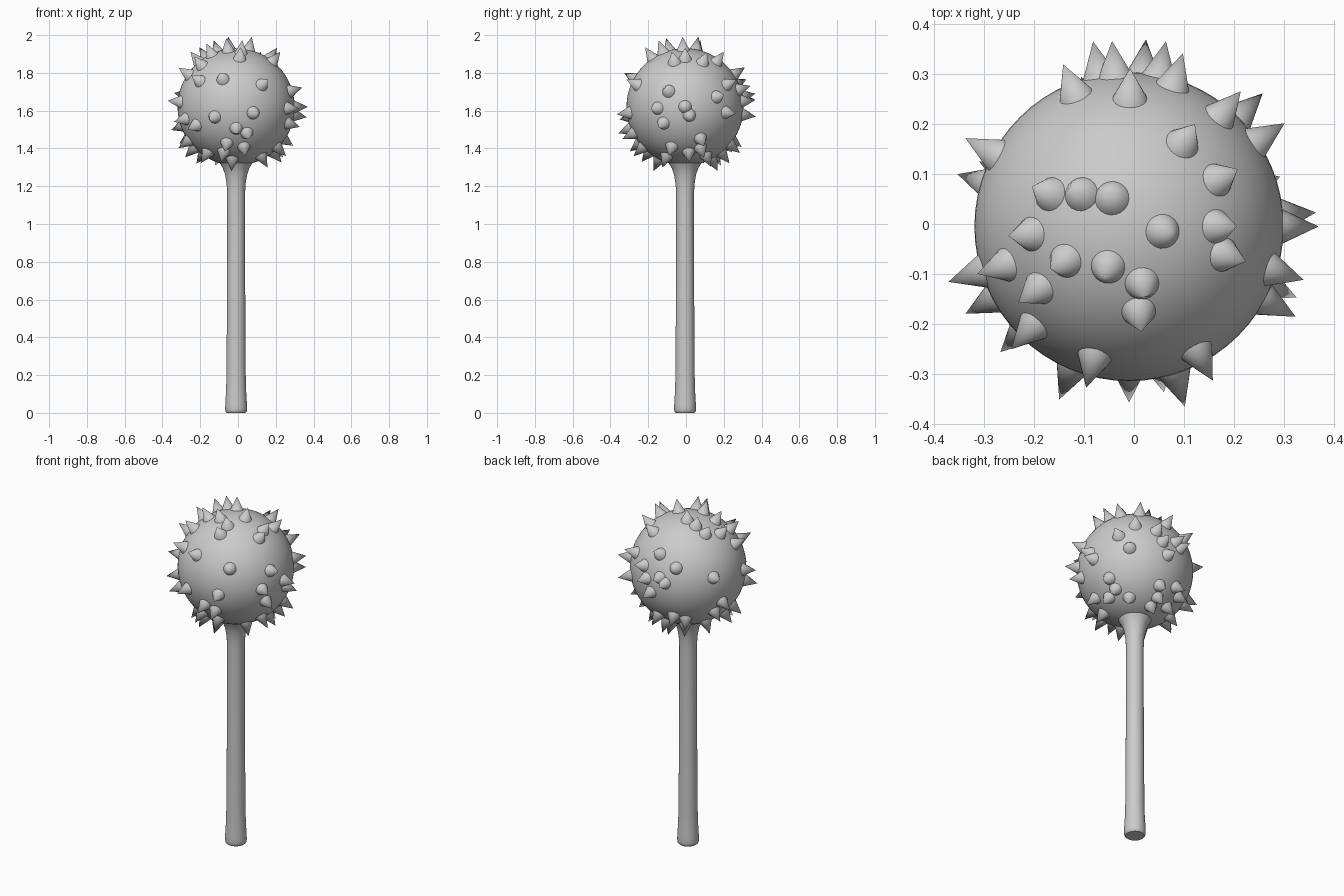
import bpy, bmesh, math
from mathutils import Vector, Matrix

if "Cube" in bpy.data.objects:
    bpy.data.objects.remove(bpy.data.objects["Cube"])

CENTRE = Vector((-0.01, -0.005, 1.62))
BALL_R, TIP_R = 0.31, 0.38


def make_object(name, bm, angle=40):
    bmesh.ops.recalc_face_normals(bm, faces=bm.faces)
    mesh = bpy.data.meshes.new(name)
    bm.to_mesh(mesh)
    bm.free()
    ob = bpy.data.objects.new(name, mesh)
    bpy.context.collection.objects.link(ob)
    bpy.ops.object.select_all(action='DESELECT')
    ob.select_set(True)
    bpy.context.view_layer.objects.active = ob
    bpy.ops.object.shade_smooth_by_angle(angle=math.radians(angle))
    return ob


# Round head
bm = bmesh.new()
bmesh.ops.create_uvsphere(bm, u_segments=64, v_segments=32, radius=BALL_R,
                          matrix=Matrix.Translation(CENTRE))
make_object("head", bm)

# Lathed handle: rounded pommel, straight shaft, flared collar under the head
profile = [(0, 0), (0.05, 0), (0.056, 0.006), (0.058, 0.02), (0.057, 0.05),
           (0.053, 0.12), (0.051, 0.2), (0.049, 0.5), (0.047, 0.9),
           (0.047, 1.15), (0.050, 1.21), (0.058, 1.26), (0.07, 1.295),
           (0.088, 1.325), (0.1, 1.345), (0, 1.36)]
bm = bmesh.new()
verts = [bm.verts.new((CENTRE.x + r, CENTRE.y, z)) for r, z in profile]
edges = [bm.edges.new(pair) for pair in zip(verts, verts[1:])]
bmesh.ops.spin(bm, geom=verts + edges, cent=CENTRE, axis=(0, 0, 1),
               angle=math.tau, steps=32, use_duplicate=False)
bmesh.ops.remove_doubles(bm, verts=bm.verts, dist=0.0005)
make_object("handle", bm)

# Spike tips seen from above, relative to the head centre
upper = [(-.195, .08), (-.118, .08), (-.042, .07), (.083, -.012), (.216, 0),
         (.218, .115), (.132, .205), (.234, -.07), (.032, -.141),
         (.024, -.211), (-.052, -.1), (-.157, -.085), (-.242, -.019),
         (-.304, -.095), (-.222, -.153), (-.236, -.246), (-.086, -.323),
         (.168, -.309), (.35, -.107), (.224, .271), (.108, .347),
         (.002, .317), (-.132, .325), (-.328, .177), (-.034, .372),
         (-.072, .371), (.074, .371), (.312, .207), (.38, 0),
         (-.362, -.111)]
# Spike tips on the lower half
lower = [(-.344, .105), (.034, .375), (.268, .267), (.375, .028),
         (.334, -.181), (.336, -.142), (.112, -.361), (0, -.353),
         (-.14, -.347), (-.258, -.252), (-.328, -.175), (.07, -.332),
         (-.06, -.292), (.05, -.272), (-.08, -.23), (-.185, -.15),
         (-.025, -.168), (.165, -.12), (.303, .1), (.25, .1), (.162, .136),
         (.24, .023), (.264, -.086), (.032, .29), (.004, .235), (.01, .172),
         (-.11, .19), (-.096, .3), (-.156, .25), (-.3, .13), (-.27, -.02),
         (-.21, .1), (-.305, -.06)]

# Cones pointing straight out of the head
bm = bmesh.new()
base = 0.3
for tips, sign in ((upper, 1), (lower, -1)):
    for x, y in tips:
        z = sign * math.sqrt(max(TIP_R ** 2 - x * x - y * y, 0))
        d = Vector((x, y, z)).normalized()
        rot = d.to_track_quat('Z', 'Y').to_matrix().to_4x4()
        mid = CENTRE + d * (base + TIP_R) / 2
        bmesh.ops.create_cone(bm, cap_ends=True, segments=20, radius1=0.038,
                              radius2=0, depth=TIP_R - base,
                              matrix=Matrix.Translation(mid) @ rot)
make_object("spikes", bm)
